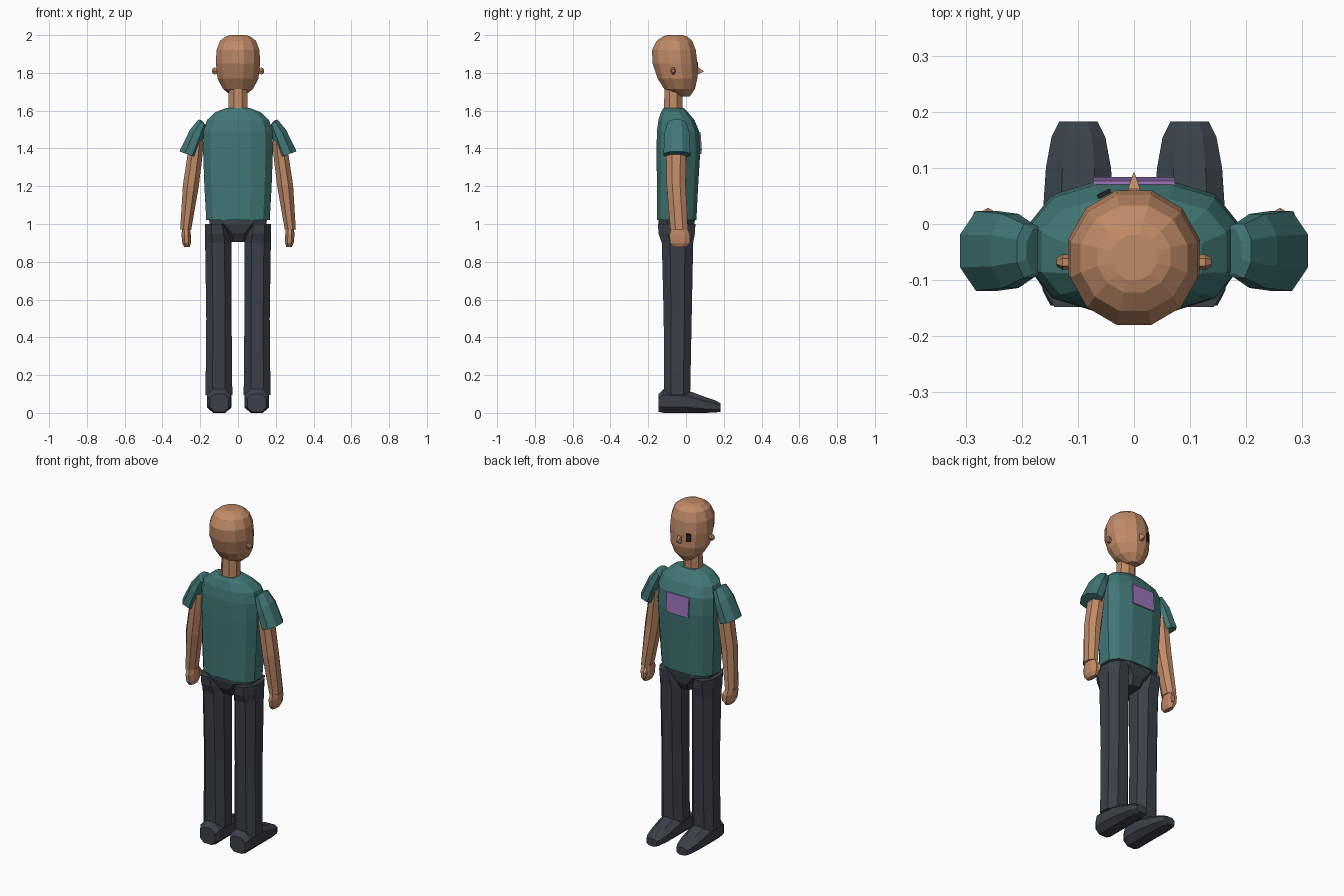
import bpy, bmesh, math
from mathutils import Vector


def material(name, rgb):
    m = bpy.data.materials.new(name)
    m.diffuse_color = (*rgb, 1)
    return m


SKIN = material("skin", (0.53, 0.255, 0.135))
SHIRT = material("teal shirt", (0.052, 0.185, 0.18))
DARK = material("charcoal trousers", (0.042, 0.052, 0.066))
PATCH = material("purple patch", (0.33, 0.18, 0.50))
EYE = material("eye black", (0.015, 0.015, 0.02))


def ring(c, ru, rv, n=8, tilt=0.0, power=1.0, upright=False):
    """Polygon ring with flats on its axes; u = tilted x, v = y (or z if upright)."""
    u = Vector((math.cos(tilt), 0, math.sin(tilt)))
    v = Vector((0, 0, 1)) if upright else Vector((0, 1, 0))
    k = math.cos(math.pi / n) ** power

    def f(t):
        return math.copysign(abs(t) ** power, t) / k
    angles = [math.pi * (2 * i + 1) / n for i in range(n)]
    return [Vector(c) + u * (ru * f(math.cos(a))) + v * (rv * f(math.sin(a))) for a in angles]


def loft(name, rings, mat, side=1):
    """Skin a list of rings, cap both ends; side=-1 mirrors in x."""
    bm = bmesh.new()
    vs = [[bm.verts.new((p.x * side, p.y, p.z)) for p in r] for r in rings]
    n = len(vs[0])
    for a, b in zip(vs, vs[1:]):
        for i in range(n):
            j = (i + 1) % n
            bm.faces.new((a[i], a[j], b[j], b[i]))
    bm.faces.new(vs[0])
    bm.faces.new(vs[-1])
    bmesh.ops.recalc_face_normals(bm, faces=bm.faces)
    me = bpy.data.meshes.new(name)
    bm.to_mesh(me)
    bm.free()
    me.materials.append(mat)
    ob = bpy.data.objects.new(name, me)
    bpy.context.collection.objects.link(ob)
    return ob


def span(z, rx, y0, y1, n=12, power=1.0, x=0.0):
    """Level ring given its half width and its y extent."""
    return ring((x, (y0 + y1) / 2, z), rx, (y1 - y0) / 2, n, 0, power)


# Head and neck (the face looks towards +y)
loft("head", [span(*r) for r in (
    (1.675, 0.03, -0.045, 0.02), (1.715, 0.08, -0.115, 0.047),
    (1.77, 0.108, -0.15, 0.06), (1.85, 0.117, -0.177, 0.06),
    (1.92, 0.114, -0.18, 0.052), (1.97, 0.095, -0.155, 0.033),
    (1.993, 0.065, -0.122, 0.005), (2.0, 0.04, -0.1, -0.02))], SKIN)
loft("neck", [span(1.58, 0.052, -0.118, -0.018, 8),
              span(1.73, 0.048, -0.113, -0.02, 8)], SKIN)

# Nose: a small pointed wedge
loft("nose", [ring((0, y, z), r, r * 1.9, 4, 0, 1, True) for y, z, r in
              ((0.05, 1.812, 0.011), (0.062, 1.812, 0.011), (0.092, 1.808, 0.001))], SKIN)

# Single eye plate, set on the angled face facet
a = math.radians(27)
t, nrm = Vector((math.cos(a), math.sin(a), 0)), Vector((-math.sin(a), math.cos(a), 0))
mid = Vector((-0.053, 0.053, 1.834))
loft("eye", [[mid + nrm * d + t * (sx * 0.013) + Vector((0, 0, sz * 0.023))
              for sx, sz in ((-1, -1), (1, -1), (1, 1), (-1, 1))]
             for d in (-0.003, 0.005)], EYE)

# Shirt body
loft("shirt_body", [span(z, rx, y0, y1, 12, 0.75) for z, rx, y0, y1 in (
    (1.02, 0.168, -0.153, 0.055), (1.2, 0.178, -0.154, 0.064),
    (1.39, 0.185, -0.156, 0.076), (1.49, 0.182, -0.154, 0.070),
    (1.55, 0.165, -0.146, 0.045), (1.592, 0.12, -0.132, 0.01),
    (1.613, 0.065, -0.12, -0.012))], SHIRT)

# Chest patch: thin plate following the slope of the chest
loft("chest_patch", [[Vector((x, y + d, z)) for x, y, z in (
    (-0.073, 0.0745, 1.37), (0.073, 0.0745, 1.37), (0.073, 0.077, 1.395),
    (0.073, 0.070, 1.488), (-0.073, 0.070, 1.488), (-0.073, 0.077, 1.395))]
    for d in (-0.001, 0.007)], PATCH)

# Trouser seat between the legs
loft("trouser_seat", [span(z, rx, y0, y1, 8, 0.8) for z, rx, y0, y1 in (
    (0.905, 0.05, -0.10, 0.015), (0.95, 0.07, -0.13, 0.038),
    (1.0, 0.15, -0.145, 0.045), (1.035, 0.155, -0.145, 0.048))], DARK)

for side, tag in ((-1, "left"), (1, "right")):
    # Ear
    loft(f"ear_{tag}", [[Vector((x, -0.068 + r * math.cos(k), 1.81 + 1.5 * r * math.sin(k)))
                         for k in (i * math.pi / 3 for i in range(6))]
                        for x, r in ((0.105, 0.012), (0.127, 0.014), (0.138, 0.007))],
         SKIN, side)

    # Sleeve
    loft(f"sleeve_{tag}", [ring((x, -0.048, z), ru, rv, 8, math.radians(d))
                           for x, z, ru, rv, d in (
        (0.172, 1.525, 0.03, 0.04, 50), (0.188, 1.535, 0.028, 0.048, 42),
        (0.220, 1.47, 0.045, 0.066, 40), (0.262, 1.367, 0.051, 0.071, 20))],
        SHIRT, side)

    # Bare arm
    loft(f"arm_{tag}", [ring((x, y, z), ru, rv, 8, math.radians(d))
                        for x, y, z, ru, rv, d in (
        (0.215, -0.050, 1.45, 0.036, 0.05, 25), (0.228, -0.052, 1.36, 0.040, 0.053, 15),
        (0.250, -0.052, 1.20, 0.042, 0.050, 6), (0.277, -0.036, 0.97, 0.029, 0.047, 2))],
        SKIN, side)

    # Hand and thumb
    loft(f"hand_{tag}", [ring((x, y, z), ru, rv, 8) for x, y, z, ru, rv in (
        (0.270, -0.032, 0.877, 0.014, 0.036), (0.272, -0.032, 0.90, 0.023, 0.052),
        (0.274, -0.033, 0.94, 0.025, 0.055), (0.276, -0.035, 0.985, 0.020, 0.04))],
        SKIN, side)
    loft(f"thumb_{tag}", [ring((x, y, z), r, r, 6) for x, y, z, r in (
        (0.260, 0.016, 0.905, 0.008), (0.260, 0.015, 0.935, 0.012),
        (0.268, -0.005, 0.965, 0.010))], SKIN, side)

    # Trouser leg
    loft(f"trouser_leg_{tag}", [span(z, rx, y0, y1, 8, 0.85, x) for z, x, rx, y0, y1 in (
        (0.095, 0.101, 0.071, -0.116, 0.022), (0.50, 0.101, 0.067, -0.118, 0.030),
        (0.90, 0.104, 0.070, -0.128, 0.038), (0.95, 0.108, 0.067, -0.146, 0.047),
        (1.0, 0.113, 0.061, -0.148, 0.050))], DARK, side)

    # Shoe, lofted from heel to toe
    loft(f"shoe_{tag}", [ring((0.099, y, h / 2 + b), rx, h / 2, 8, 0, 0.8, True)
                         for y, rx, h, b in (
        (-0.145, 0.050, 0.095, 0.005), (-0.118, 0.064, 0.127, 0.0),
        (0.010, 0.064, 0.118, 0.0), (0.100, 0.058, 0.085, 0.0),
        (0.155, 0.048, 0.064, 0.002), (0.183, 0.034, 0.045, 0.006))], DARK, side)
